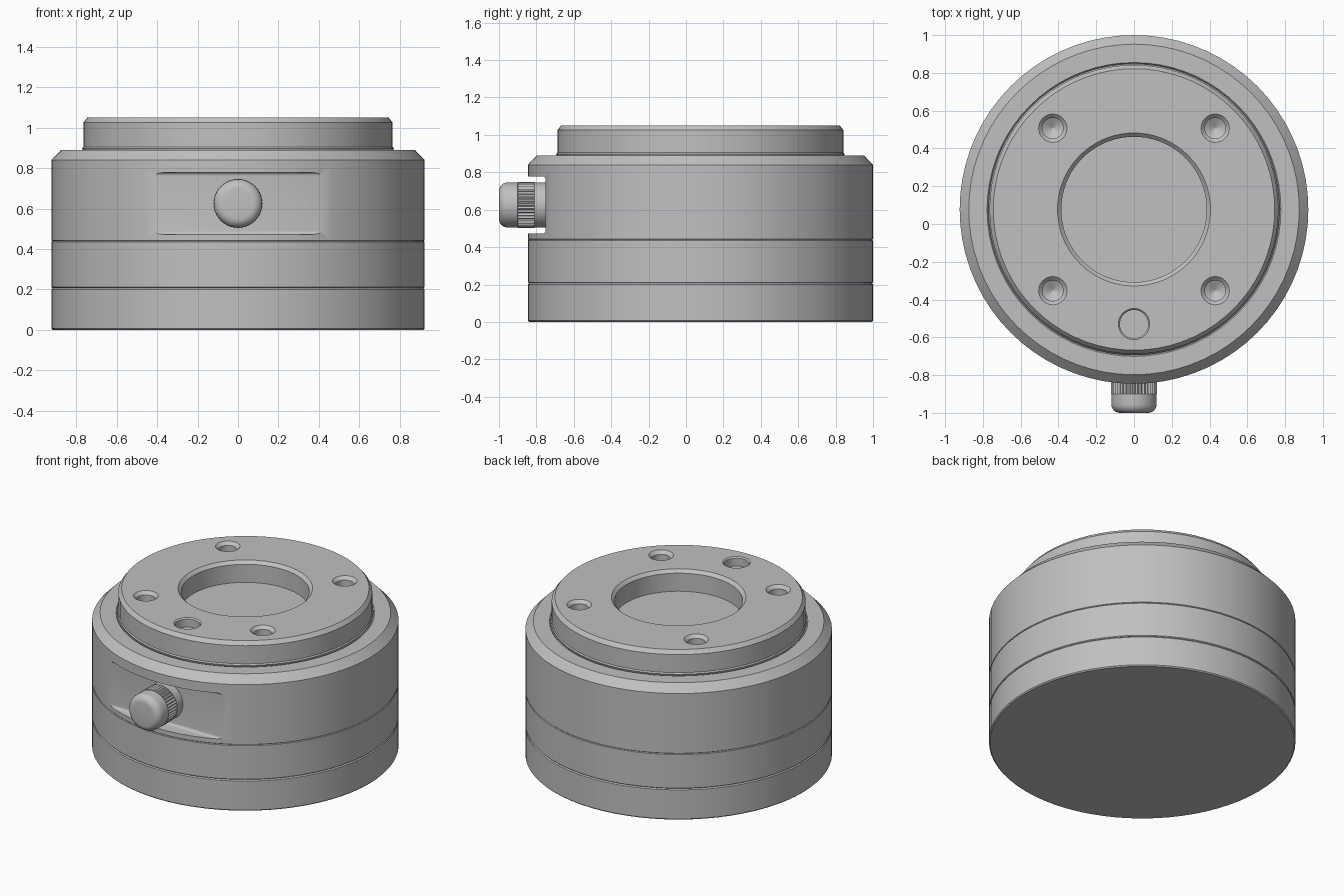
import bpy
import bmesh
import math
from mathutils import Matrix

if "Cube" in bpy.data.objects:
    bpy.data.objects.remove(bpy.data.objects["Cube"], do_unlink=True)

AXIS_Y = 0.077      # the round body sits slightly behind the centre
RADIUS = 0.923
TOP = 1.05

steel = bpy.data.materials.new("satin grey metal")
steel.use_nodes = True
GREY = (0.53, 0.53, 0.53, 1)
steel.diffuse_color = GREY
steel.node_tree.nodes["Principled BSDF"].inputs["Base Color"].default_value = GREY


def finish(name, bm, matrix):
    """Turn a bmesh into a named, coloured object."""
    bmesh.ops.recalc_face_normals(bm, faces=bm.faces[:])
    bm.transform(matrix)
    mesh = bpy.data.meshes.new(name)
    bm.to_mesh(mesh)
    bm.free()
    mesh.materials.append(steel)
    obj = bpy.data.objects.new(name, mesh)
    bpy.context.collection.objects.link(obj)
    return obj


def lathe(name, profile, location, sides=72, turn=0, ridged=()):
    """Closed solid of revolution; rows listed in ridged get knurl teeth."""
    bm = bmesh.new()
    rings = []
    for row, (radius, z) in enumerate(profile):
        ring = []
        for i in range(sides):
            angle = math.tau * i / sides
            r = radius - 0.008 if row in ridged and i % 2 else radius
            ring.append(bm.verts.new((r * math.cos(angle), r * math.sin(angle), z)))
        rings.append(ring)
    for low, high in zip(rings, rings[1:]):
        for i in range(sides):
            j = (i + 1) % sides
            bm.faces.new((low[i], low[j], high[j], high[i]))
    bm.faces.new(rings[0][::-1])
    bm.faces.new(rings[-1])
    return finish(name, bm, Matrix.Translation(location) @ Matrix.Rotation(turn, 4, "X"))


def cut(target, cutter):
    cutter.hide_render = True
    mod = target.modifiers.new("cut", "BOOLEAN")
    mod.operation = "DIFFERENCE"
    mod.solver = "EXACT"
    mod.object = cutter
    bpy.context.view_layer.objects.active = target
    bpy.ops.object.modifier_apply(modifier=mod.name)
    bpy.data.objects.remove(cutter, do_unlink=True)


def ring_band(name, bottom, top, edge):
    """Plain cylinder band with fine chamfers, leaving a seam between bands."""
    return lathe(name, [(RADIUS - edge, bottom), (RADIUS, bottom + edge),
                        (RADIUS, top - edge), (RADIUS - edge, top)], (0, AXIS_Y, 0))


# Stacked body bands
base_plate = ring_band("base_plate", 0, 0.207, 0.007)
middle_band = ring_band("middle_band", 0.207, 0.44, 0.005)

# Upper housing with chamfered shoulder
housing = lathe("upper_housing", [
    (RADIUS - 0.003, 0.44), (RADIUS, 0.443), (RADIUS, 0.84), (0.875, 0.89),
    (0.778, 0.89), (0.772, 0.883)], (0, AXIS_Y, 0))

# Flat slot across the front of the housing, rounded at the back corners
bm = bmesh.new()
bmesh.ops.create_cube(bm, size=1, matrix=Matrix.Diagonal((1.2, 0.4, 0.305, 1)))
back_edges = [e for e in bm.edges
              if all(v.co.y > 0 for v in e.verts)
              and abs(e.verts[0].co.x - e.verts[1].co.x) > 1]
bmesh.ops.bevel(bm, geom=back_edges, offset=0.016, segments=4, profile=0.5, affect="EDGES")
cut(housing, finish("slot_cutter", bm, Matrix.Translation((0, -0.95, 0.625))))

# Mounting flange with a round central recess
flange = lathe("mounting_flange", [
    (0.765, 0.88), (0.771, 0.897), (0.765, 0.905), (0.765, 1.025), (0.745, TOP),
    (0.405, TOP), (0.385, 1.03), (0.385, 0.91)], (0, AXIS_Y, 0))

# Four countersunk screw holes with drilled points
for x in (-0.43, 0.43):
    for y in (-0.43, 0.43):
        cut(flange, lathe("screw_hole_cutter", [
            (0.003, -0.1), (0.055, -0.07), (0.055, -0.02), (0.075, 0), (0.075, 0.05)],
            (x, AXIS_Y + y, TOP), sides=32))

# Flat-bottomed locating hole
cut(flange, lathe("locating_hole_cutter", [
    (0.075, -0.06), (0.075, -0.008), (0.083, 0), (0.083, 0.05)],
    (0, -0.53, TOP), sides=32))

# Knurled thumb screw pointing forward: collar, knurl, rounded cap
knob_profile = [(0.12, -0.01), (0.12, 0.06), (0.122, 0.061), (0.122, 0.149),
                (0.12, 0.15)]
for step in range(7):
    a = math.pi / 2 * step / 6
    knob_profile.append((0.075 + 0.045 * math.cos(a), 0.205 + 0.045 * math.sin(a)))
thumb_screw = lathe("thumb_screw", knob_profile, (0, -0.75, 0.625),
                    sides=80, turn=math.pi / 2, ridged=(2, 3))

# Smooth rounded walls, crisp machined edges
for obj in (base_plate, middle_band, housing, flange, thumb_screw):
    bpy.ops.object.select_all(action="DESELECT")
    obj.select_set(True)
    bpy.context.view_layer.objects.active = obj
    bpy.ops.object.shade_smooth_by_angle(angle=math.radians(28))
